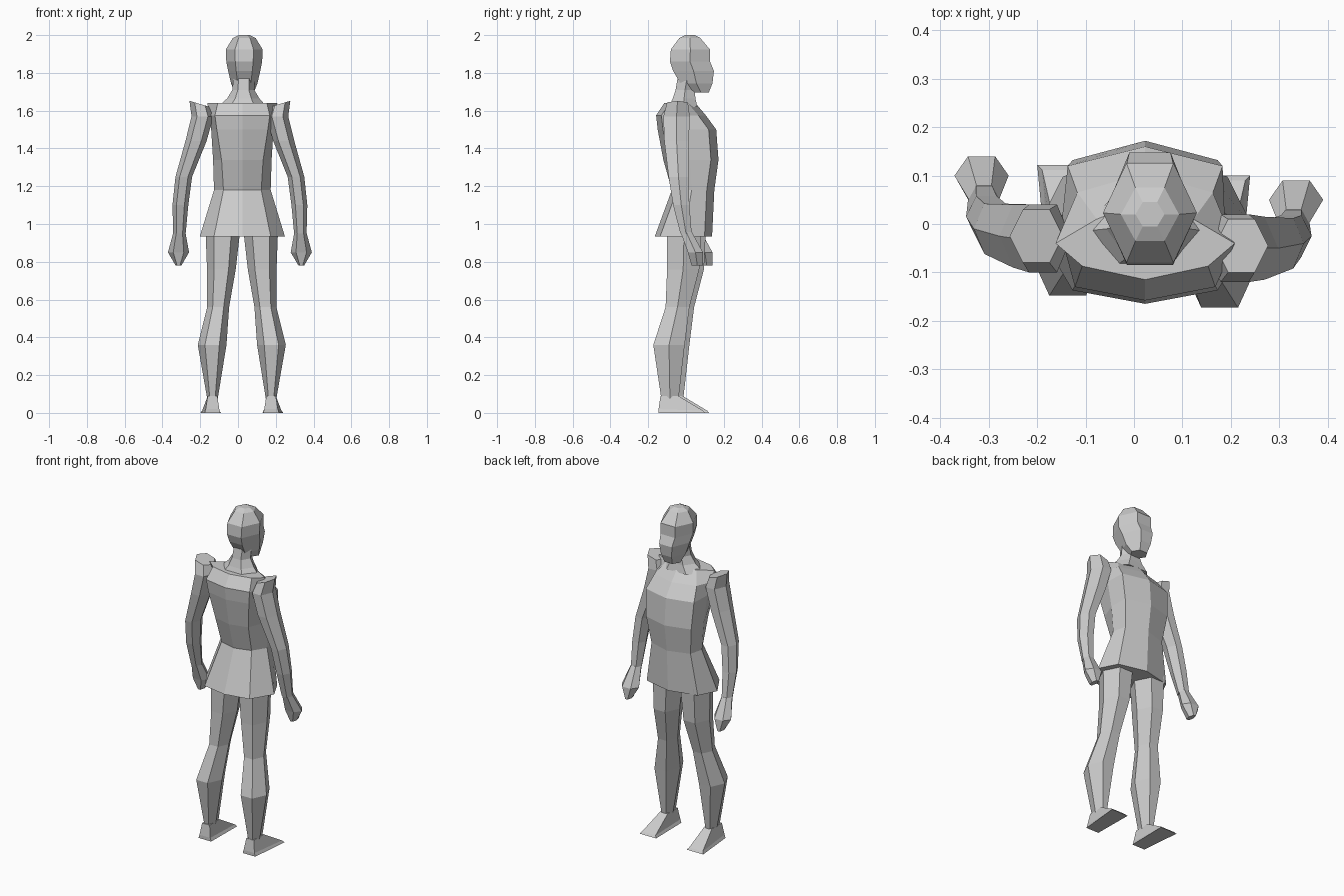
import bpy, math
from mathutils import Vector

C = 0.023  # body centre line in x; the figure looks towards +y


def ring(cx, cy, z, rx, ry, n=6):
    """Hexagonal section with points at the sides and flats front and back."""
    k = max(abs(math.sin(2 * math.pi * i / n)) for i in range(n))
    return [(cx + rx * math.cos(2 * math.pi * i / n),
             cy + ry / k * math.sin(2 * math.pi * i / n), z) for i in range(n)]


def loft(name, rings):
    """Join rings (bottom to top, counter-clockwise) into a closed flat-shaded skin."""
    n = len(rings[0])
    verts = [Vector(p) for r in rings for p in r]
    faces = [list(range(n))[::-1], list(range(len(verts) - n, len(verts)))]
    for j in range(len(rings) - 1):
        for i in range(n):
            a, b = j * n + i, j * n + (i + 1) % n
            faces.append([a, b, b + n, a + n])
    mesh = bpy.data.meshes.new(name)
    mesh.from_pydata(verts, [], faces)
    obj = bpy.data.objects.new(name, mesh)
    bpy.context.collection.objects.link(obj)
    return obj


def torso_ring(z, side, side_y, fx, front, bx, back, bulge=0.04):
    """Eight points: sides, front corners and centre, back corners and centre."""
    return [(C + side, side_y, z), (C + fx, front - bulge, z), (C, front, z),
            (C - fx, front - bulge, z), (C - side, side_y, z),
            (C - bx, back + bulge * 0.7, z), (C, back, z),
            (C + bx, back + bulge * 0.7, z)]


# Tunic: flared hem, waist, chest, shoulders
loft("tunic", [
    torso_ring(0.935, 0.225, -0.01, 0.17, 0.138, 0.15, -0.165),
    torso_ring(1.18, 0.15, 0.03, 0.13, 0.15, 0.10, -0.075),
    torso_ring(1.34, 0.155, 0.02, 0.15, 0.172, 0.11, -0.12),
    torso_ring(1.50, 0.165, 0.0, 0.16, 0.16, 0.135, -0.15),
    torso_ring(1.575, 0.175, -0.02, 0.14, 0.105, 0.145, -0.158),
    torso_ring(1.64, 0.185, -0.04, 0.10, 0.05, 0.13, -0.115),
])

# Neck spreading into the shoulders
loft("neck", [
    ring(C, -0.015, 1.62, 0.13, 0.075),
    ring(C + 0.005, -0.01, 1.665, 0.085, 0.06),
    ring(C + 0.005, -0.005, 1.71, 0.058, 0.05),
    ring(C + 0.01, 0.01, 1.80, 0.055, 0.05),
])

# Head: jaw, chin, face, brow and crown
hx = C + 0.01
head = [ring(hx, 0.08, 1.695, 0.05, 0.04),
        ring(hx, 0.055, 1.745, 0.07, 0.085),
        ring(hx, 0.04, 1.81, 0.085, 0.108),
        ring(hx, 0.021, 1.86, 0.095, 0.106),
        ring(hx, 0.023, 1.925, 0.097, 0.103),
        ring(hx, 0.02, 1.985, 0.06, 0.055),
        ring(hx, 0.02, 2.0, 0.03, 0.025)]
loft("head", head)

for s, side in ((-1, "left"), (1, "right")):
    left = 1 if s < 0 else 0

    # Arm: (x out, y, z, half width, half depth, extra y on the left)
    arm = [(0.32, 0.00, 0.95, 0.033, 0.03, 0.05),
           (0.315, -0.025, 1.10, 0.042, 0.043, 0.04),
           (0.297, -0.04, 1.25, 0.044, 0.052, 0.03),
           (0.232, -0.05, 1.44, 0.056, 0.065, 0.025),
           (0.198, -0.05, 1.57, 0.058, 0.07, 0.02)]
    rings = [ring(0.01 + s * x, y + d * left, z, rx, ry)
             for x, y, z, rx, ry, d in arm]
    # Sloping shoulder top, highest on the outside
    rings.append([(p[0], p[1], 1.635 + 0.3 * (s * (p[0] - 0.01) - 0.21))
                  for p in ring(0.01 + s * 0.212, -0.045 + 0.02 * left, 0, 0.055, 0.055)])
    loft(side + "_arm", rings)

    # Hand: broad at the knuckles, tapering to the fingertips
    hand = [(0.325, 0.06, 0.78, 0.015, 0.03), (0.325, 0.05, 0.85, 0.056, 0.04),
            (0.32, 0.00, 0.96, 0.031, 0.03)]
    loft(side + "_hand", [ring(0.01 + s * x, y + 0.05 * left, z, rx, ry)
                          for x, y, z, rx, ry in hand])

    # Leg: ankle, calf, knee, thigh
    leg = [(0.155, -0.085, 0.07, 0.027, 0.045), (0.157, -0.09, 0.36, 0.076, 0.083),
           (0.125, -0.045, 0.56, 0.058, 0.063), (0.108, -0.015, 0.76, 0.076, 0.085),
           (0.10, -0.01, 0.97, 0.092, 0.09)]
    loft(side + "_leg", [ring(0.02 + s * x, y + 0.025 * left, z, rx, ry)
                         for x, y, z, rx, ry in leg])

    # Foot: wedge from the narrow ankle to a broad flat toe
    fx, fy = 0.02 + s * 0.155, 0.022 * left
    heel, toe, ball = -0.145 + fy, 0.10 + fy, fx + s * 0.01
    loft(side + "_foot", [
        [(fx - 0.042, heel, 0), (fx + 0.042, heel, 0),
         (ball + 0.055, toe, 0), (ball - 0.055, toe, 0)],
        [(fx - 0.036, heel, 0.02), (fx + 0.036, heel, 0.02),
         (ball + 0.045, toe - 0.01, 0.012), (ball - 0.045, toe - 0.01, 0.012)],
        [(fx - 0.025, heel + 0.01, 0.09), (fx + 0.025, heel + 0.01, 0.09),
         (fx + 0.025, -0.04 + fy, 0.09), (fx - 0.025, -0.04 + fy, 0.09)],
    ])
